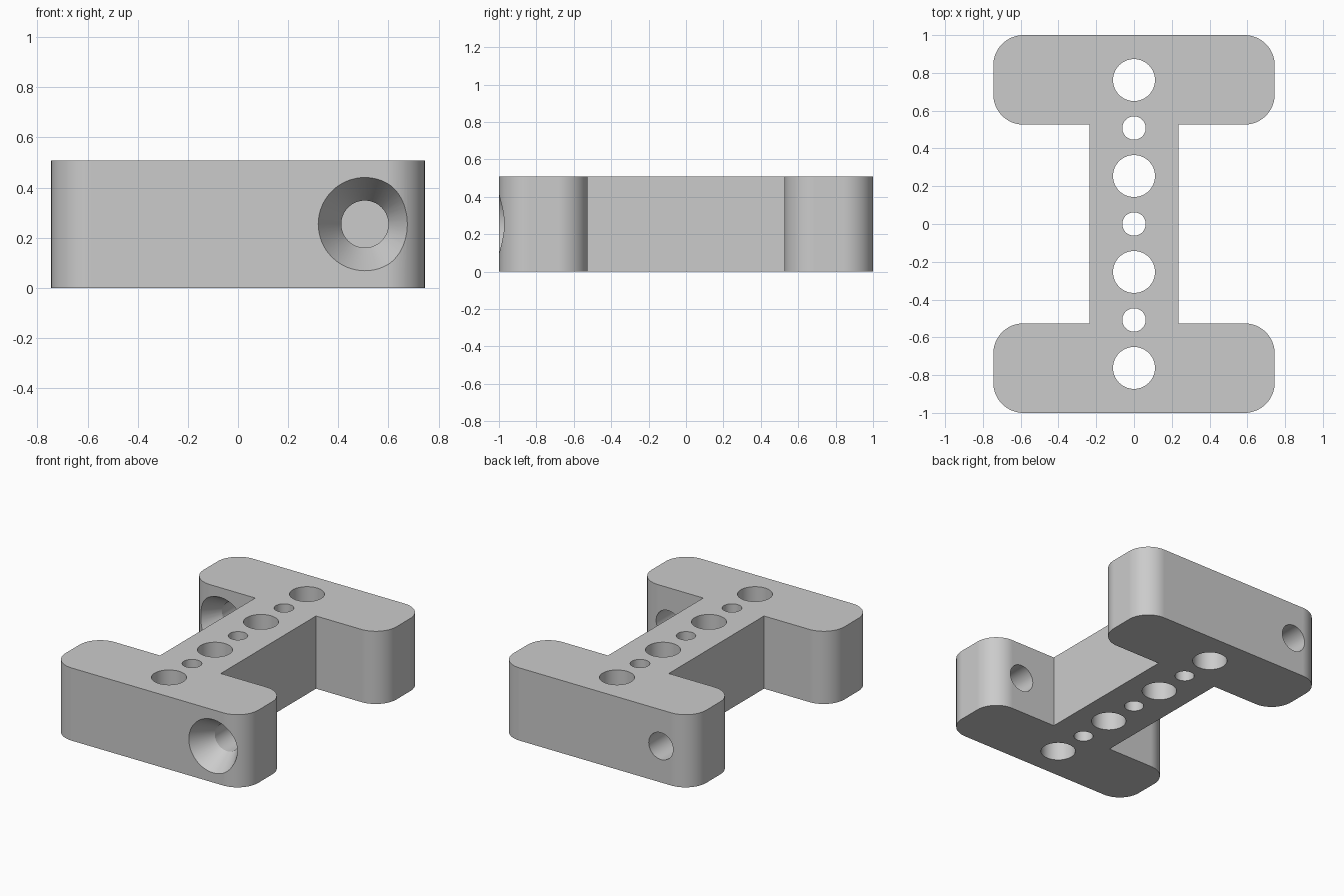
import bpy
import bmesh
from math import cos, sin, pi, radians
from mathutils import Matrix, Vector

cube = bpy.data.objects.get("Cube")
if cube:
    bpy.data.objects.remove(cube, do_unlink=True)

# Main sizes
HEIGHT = 0.508
HALF_X, HALF_Y = 0.745, 1.0
WEB_X, BAR_Y = 0.235, 0.526
CORNER = 0.16
PITCH = 0.254
BIG_R, SMALL_R = 0.111, 0.062
BOLT_X, BOLT_R, SINK_R, SINK_DEPTH = 0.506, 0.094, 0.186, 0.155


def make_object(name, bm):
    bmesh.ops.recalc_face_normals(bm, faces=bm.faces)
    mesh = bpy.data.meshes.new(name)
    bm.to_mesh(mesh)
    bm.free()
    obj = bpy.data.objects.new(name, mesh)
    bpy.context.collection.objects.link(obj)
    return obj


def arc(cx, cy, start, steps=16):
    """Quarter turn, counter-clockwise from the start angle."""
    angles = [start + pi / 2 * i / steps for i in range(steps + 1)]
    return [(cx + CORNER * cos(a), cy + CORNER * sin(a)) for a in angles]


def add_lathe(bm, rings, matrix, sides=64):
    """Closed solid of revolution from (radius, distance along axis) rings."""
    loops = [[bm.verts.new(matrix @ Vector((r * cos(2 * pi * i / sides),
                                            r * sin(2 * pi * i / sides), d)))
              for i in range(sides)] for r, d in rings]
    for a, b in zip(loops, loops[1:]):
        for i in range(sides):
            j = (i + 1) % sides
            bm.faces.new((a[i], a[j], b[j], b[i]))
    bm.faces.new(loops[0])
    bm.faces.new(loops[-1])


# Body: I-shaped outline with rounded bar ends, extruded upwards
inner_x = HALF_X - CORNER
right_end = [(WEB_X, BAR_Y)]
right_end += arc(inner_x, BAR_Y + CORNER, -pi / 2)
right_end += arc(inner_x, HALF_Y - CORNER, 0)
right_side = [(x, -y) for x, y in reversed(right_end)] + right_end
outline = right_side + [(-x, -y) for x, y in right_side]

bm = bmesh.new()
base = bm.faces.new([bm.verts.new((x, y, 0)) for x, y in outline])
top = bmesh.ops.extrude_face_region(bm, geom=[base], use_keep_orig=True)
bmesh.ops.translate(bm, vec=(0, 0, HEIGHT),
                    verts=[v for v in top["geom"] if isinstance(v, bmesh.types.BMVert)])
body = make_object("bracket_body", bm)

# Cutters: row of alternating large and small vertical holes
bm = bmesh.new()
for k in range(-3, 4):
    r = BIG_R if k % 2 else SMALL_R
    add_lathe(bm, [(r, -0.1), (r, HEIGHT + 0.1)], Matrix.Translation((0, k * PITCH, 0)))

# Cutters: one countersunk bolt hole per bar, both opening to the front
over = 0.05
flare = SINK_R + over * (SINK_R - BOLT_R) / SINK_DEPTH
bolt = [(flare, -over), (BOLT_R, SINK_DEPTH), (BOLT_R, HALF_Y - BAR_Y + over)]
for x, face_y in ((BOLT_X, -HALF_Y), (-BOLT_X, BAR_Y)):
    place = Matrix.Translation((x, face_y, HEIGHT / 2)) @ Matrix.Rotation(-pi / 2, 4, 'X')
    add_lathe(bm, bolt, place)
cutter = make_object("hole_cutter", bm)
cutter.hide_render = True

# Cut the holes, then drop the helper
cut = body.modifiers.new("holes", 'BOOLEAN')
cut.operation = 'DIFFERENCE'
cut.solver = 'EXACT'
cut.object = cutter
bpy.ops.object.select_all(action='DESELECT')
body.select_set(True)
bpy.context.view_layer.objects.active = body
bpy.ops.object.modifier_apply(modifier=cut.name)
bpy.data.objects.remove(cutter, do_unlink=True)

# Smooth curved walls, crisp edges, flat plates
bpy.ops.object.shade_smooth_by_angle(angle=radians(20))
weighted = body.modifiers.new("flat_plates", 'WEIGHTED_NORMAL')
weighted.keep_sharp = True

# Single grey material
grey = bpy.data.materials.new("light_grey")
grey.use_nodes = True
colour = (0.6, 0.6, 0.6, 1)
grey.diffuse_color = colour
grey.node_tree.nodes["Principled BSDF"].inputs["Base Color"].default_value = colour
body.data.materials.clear()
body.data.materials.append(grey)
